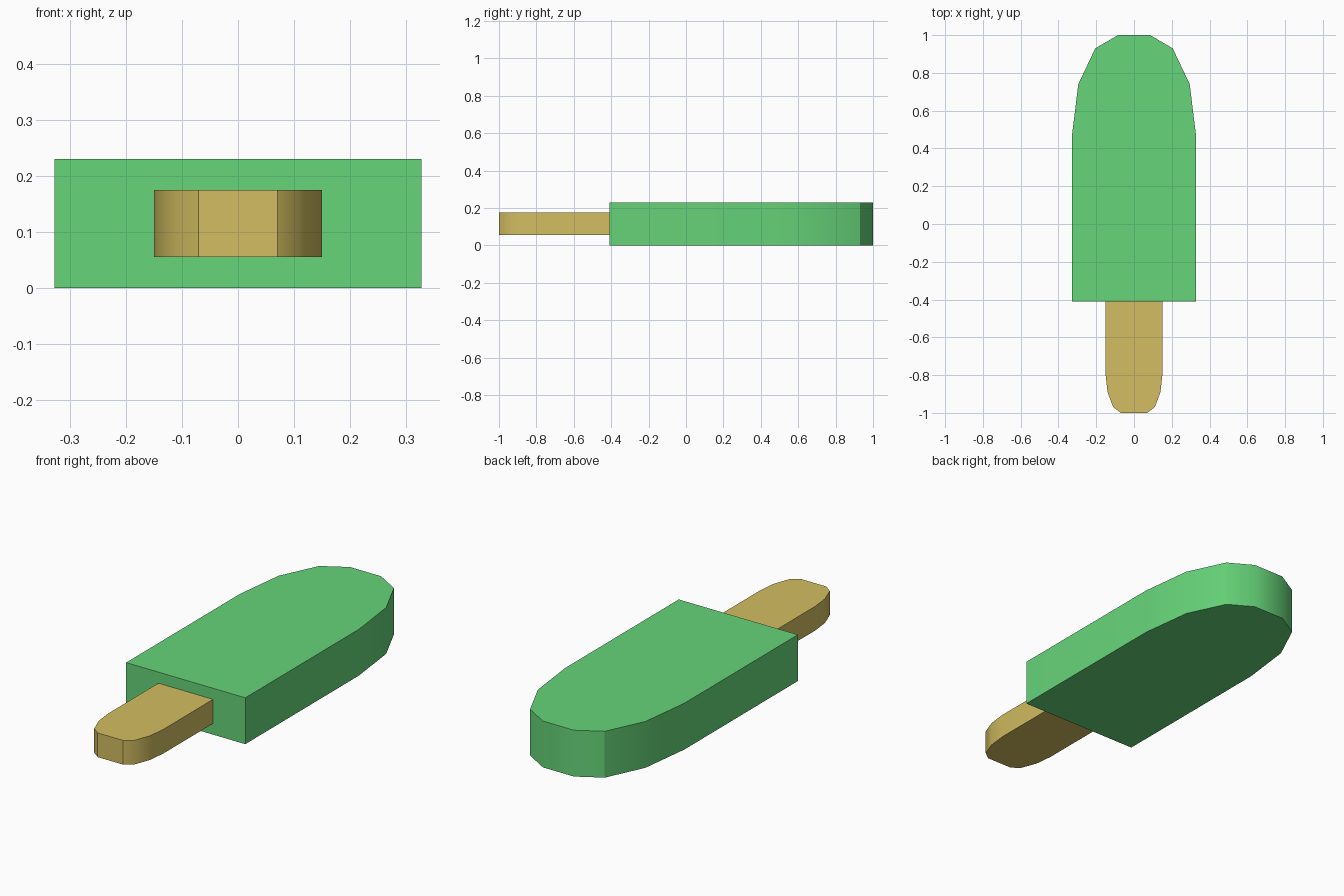
import bpy
import bmesh
import math

cube = bpy.data.objects.get("Cube")
if cube:
    bpy.data.objects.remove(cube, do_unlink=True)


def make_material(name, colour):
    mat = bpy.data.materials.new(name)
    mat.use_nodes = True
    mat.diffuse_color = (*colour, 1)
    mat.node_tree.nodes["Principled BSDF"].inputs["Base Color"].default_value = (*colour, 1)
    return mat


def extruded_outline(name, half_outline, bottom, top, mat):
    """Mirror a half outline across x, then extrude it upwards."""
    outline = half_outline + [(-x, y) for x, y in reversed(half_outline)]
    bm = bmesh.new()
    base = bm.faces.new([bm.verts.new((x, y, bottom)) for x, y in outline])
    result = bmesh.ops.extrude_face_region(bm, geom=[base], use_keep_orig=True)
    raised = [v for v in result["geom"] if isinstance(v, bmesh.types.BMVert)]
    bmesh.ops.translate(bm, verts=raised, vec=(0, 0, top - bottom))
    bmesh.ops.recalc_face_normals(bm, faces=bm.faces)
    mesh = bpy.data.meshes.new(name)
    bm.to_mesh(mesh)
    bm.free()
    mesh.materials.append(mat)
    obj = bpy.data.objects.new(name, mesh)
    bpy.context.collection.objects.link(obj)
    # Soft rounded sides with crisp rims
    bpy.ops.object.select_all(action="DESELECT")
    obj.select_set(True)
    bpy.context.view_layer.objects.active = obj
    bpy.ops.object.shade_smooth_by_angle(angle=math.radians(33.5))
    return obj


green = make_material("ice green", (0.133, 0.66, 0.191))
wood = make_material("pale wood", (0.644, 0.51, 0.119))

# Ice block with a rounded far end
extruded_outline("ice_block",
                 [(0.327, -0.41), (0.327, 0.48), (0.295, 0.74), (0.205, 0.93), (0.085, 1.0)],
                 0, 0.23, green)

# Wooden stick with a rounded near end, set slightly into the ice
extruded_outline("stick",
                 [(0.15, -0.4), (0.15, -0.8), (0.14, -0.89), (0.11, -0.97), (0.07, -1.0)],
                 0.055, 0.175, wood)
